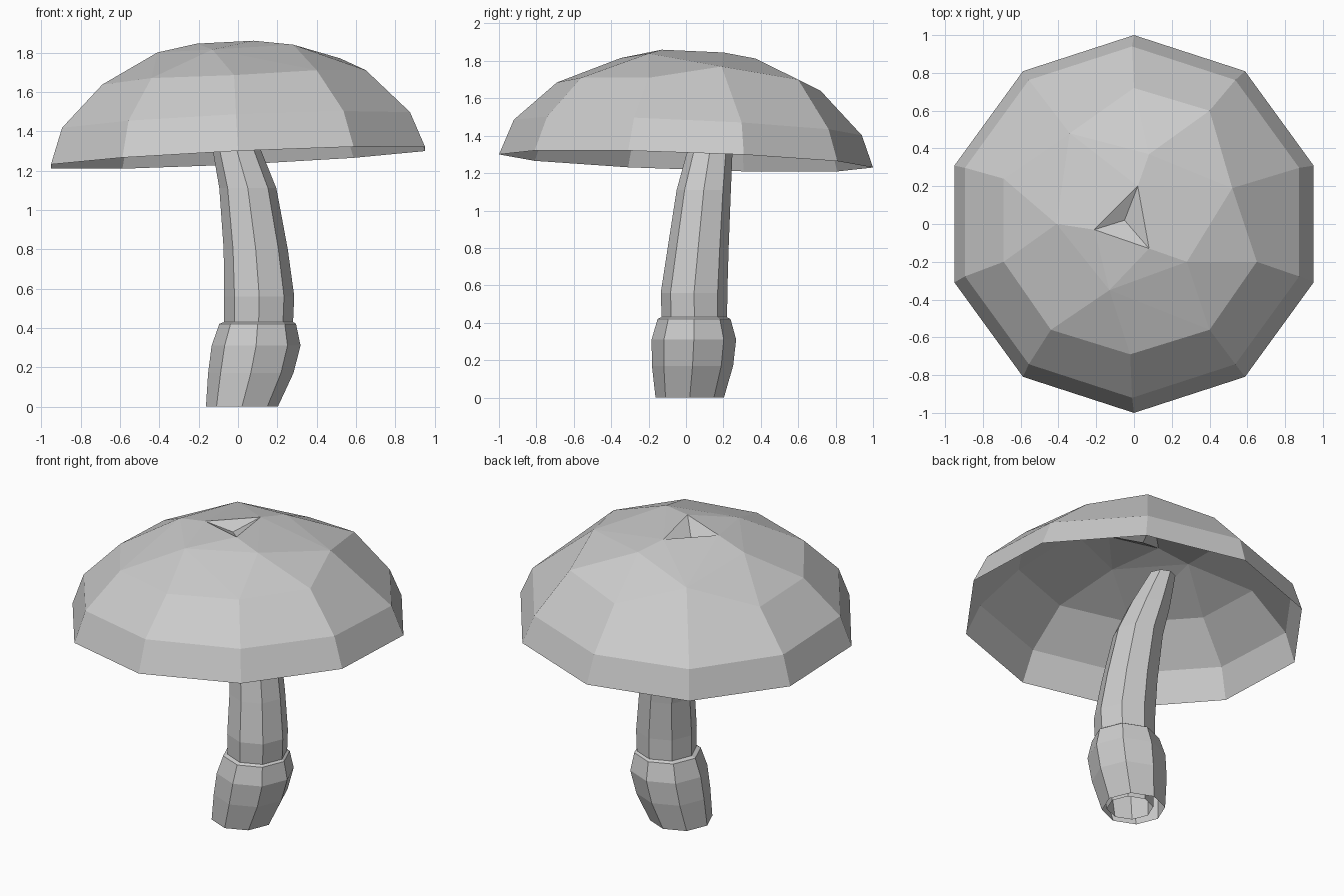
import bpy, bmesh, math
from mathutils import Vector
from mathutils.geometry import delaunay_2d_cdt

if "Cube" in bpy.data.objects:
    bpy.data.objects.remove(bpy.data.objects["Cube"])


def finish(bm, name):
    bmesh.ops.recalc_face_normals(bm, faces=bm.faces)
    mesh = bpy.data.meshes.new(name)
    bm.to_mesh(mesh)
    bm.free()
    obj = bpy.data.objects.new(name, mesh)
    bpy.context.collection.objects.link(obj)
    return obj


def bridge(bm, a, b):
    n = len(a)
    for i in range(n):
        j = (i + 1) % n
        bm.faces.new((a[i], a[j], b[j], b[i]))


def tube(name, rings, sides=8):
    """Bent tube, open at both ends; each ring is (x, y, z, radius)."""
    bm = bmesh.new()
    previous = None
    for x, y, z, r in rings:
        ring = []
        for i in range(sides):
            a = 2 * math.pi * i / sides
            ring.append(bm.verts.new((x + r * math.cos(a), y + r * math.sin(a), z)))
        if previous:
            bridge(bm, previous, ring)
        previous = ring
    return finish(bm, name)


# Leaning stem, running down inside the bulb
tube("stem", [
    (0.03, 0.00, 0.01, 0.135), (0.07, 0.03, 0.20, 0.155),
    (0.105, 0.045, 0.43, 0.175), (0.108, 0.043, 0.56, 0.178),
    (0.09, 0.065, 0.80, 0.163), (0.05, 0.095, 1.11, 0.145),
    (-0.005, 0.125, 1.30, 0.123), (-0.07, 0.165, 1.52, 0.08),
])

# Bulb at the foot, with a lip turned in to the stem
tube("bulb", [
    (0.02, 0.02, 0.00, 0.183), (0.065, 0.035, 0.17, 0.217),
    (0.092, 0.042, 0.31, 0.226), (0.10, 0.043, 0.42, 0.195),
    (0.105, 0.044, 0.43, 0.175),
])

# Cap: two tilted ten-sided rings, then an uneven crown with a small dent
bm = bmesh.new()
rings = []
for cx, cy, z, r, sx, sy in [(0, 0, 1.265, 1.0, 0.047, -0.035),
                             (-0.01, 0.01, 1.445, 0.93, 0.045, -0.045)]:
    ring = []
    for i in range(10):
        a = math.radians(90 - 36 * i)
        x, y = cx + r * math.cos(a), cy + r * math.sin(a)
        ring.append(bm.verts.new((x, y, z + sx * x + sy * y)))
    rings.append(ring)

crown_edge = [(0, .72, 1.64), (.40, .60, 1.70), (.52, .19, 1.77), (.65, -.20, 1.71),
              (.40, -.56, 1.71), (-.02, -.69, 1.685), (-.44, -.56, 1.67),
              (-.69, -.20, 1.637), (-.69, .24, 1.62), (-.34, .48, 1.74)]
crown_top = [(.08, .37, 1.813), (.28, -.20, 1.84), (-.13, -.35, 1.815), (-.41, 0, 1.80),
             (.08, -.13, 1.86), (-.21, -.03, 1.845), (.02, .20, 1.845), (-.05, .02, 1.80)]
points = crown_edge + crown_top
verts = [bm.verts.new(p) for p in points]
bridge(bm, rings[0], rings[1])
bridge(bm, rings[1], verts[:10])

# Triangulate the crown in plan, keeping its border and the dent's edges
creases = [(15, 16), (16, 17), (17, 15), (15, 14), (14, 17), (2, 11), (3, 11), (6, 13), (13, 12)]
edges = [(i, (i + 1) % 10) for i in range(10)] + creases
_, _, tris, origin, _, _ = delaunay_2d_cdt(
    [Vector(p[:2]) for p in points], edges, [], 1, 1e-5)
for tri in tris:
    bm.faces.new([verts[origin[i][0]] for i in tri])
finish(bm, "cap")
